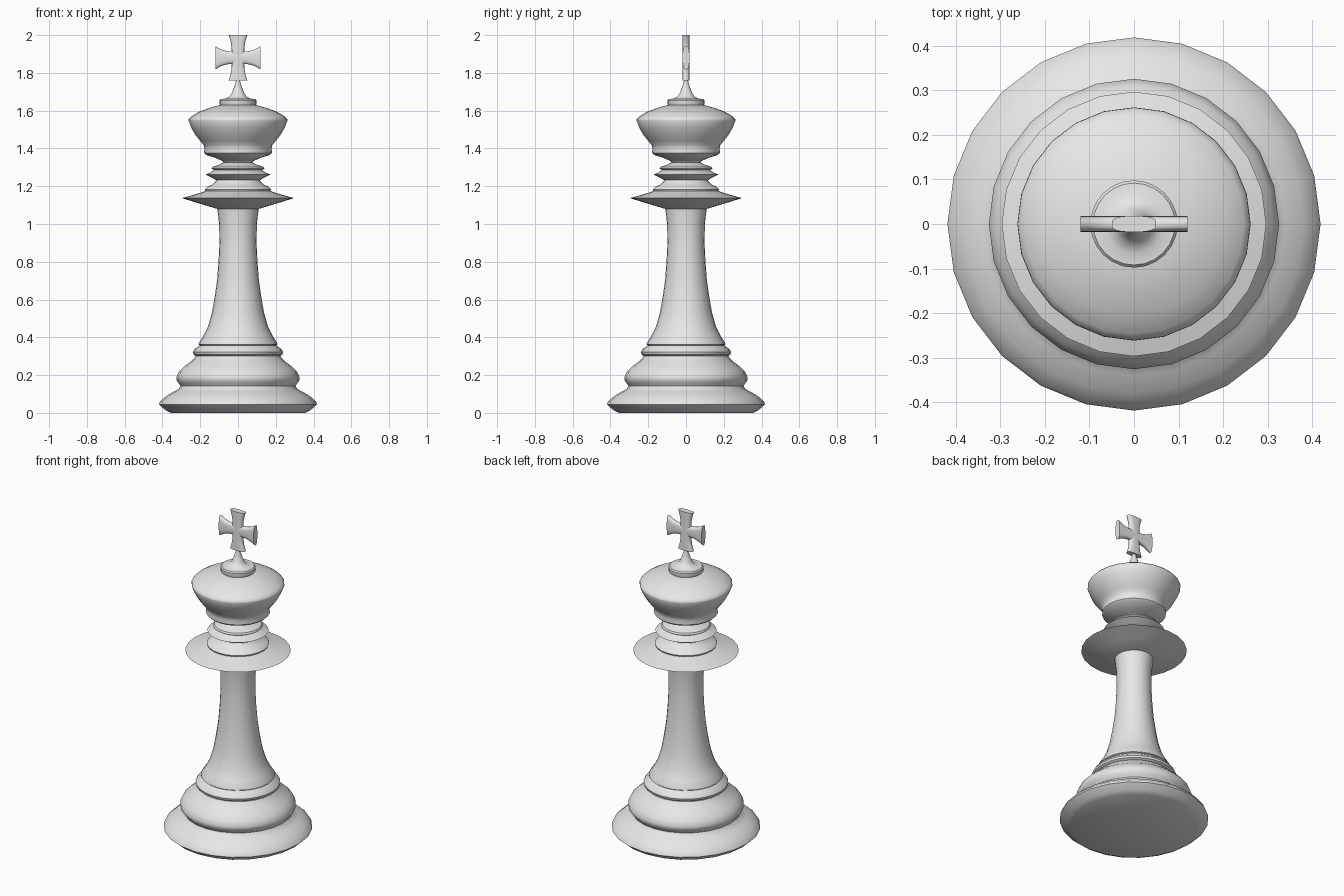
import bpy
import bmesh
from math import cos, sin, pi, radians, copysign
from mathutils import Matrix, Vector

SIDES = 24

default = bpy.data.objects.get("Cube")
if default:
    bpy.data.objects.remove(default, do_unlink=True)

# One plain grey for the whole piece
grey = bpy.data.materials.new("light_grey")
grey.use_nodes = True
grey.diffuse_color = (0.8, 0.8, 0.8, 1)
grey.node_tree.nodes["Principled BSDF"].inputs["Base Color"].default_value = grey.diffuse_color


def finish(name, bm, angle):
    """Turn a bmesh into a shaded object with the shared material."""
    bmesh.ops.recalc_face_normals(bm, faces=bm.faces[:])
    mesh = bpy.data.meshes.new(name)
    bm.to_mesh(mesh)
    bm.free()
    mesh.materials.append(grey)
    obj = bpy.data.objects.new(name, mesh)
    bpy.context.collection.objects.link(obj)
    bpy.ops.object.select_all(action="DESELECT")
    obj.select_set(True)
    bpy.context.view_layer.objects.active = obj
    bpy.ops.object.shade_smooth_by_angle(angle=radians(angle))
    return obj


def lathe(name, profile, angle=40):
    """Turn (radius, height) points around z, closed at both ends."""
    bm = bmesh.new()
    points = [(0, profile[0][1])] + profile + [(0, profile[-1][1])]
    verts = [bm.verts.new((r, 0, z)) for r, z in points]
    edges = [bm.edges.new(pair) for pair in zip(verts, verts[1:])]
    bmesh.ops.spin(bm, geom=verts + edges, cent=(0, 0, 0), axis=(0, 0, 1),
                   angle=2 * pi, steps=SIDES, use_merge=False)
    bmesh.ops.remove_doubles(bm, verts=bm.verts[:], dist=0.0005)
    return finish(name, bm, angle)


# Wide foot with a rolled moulding above it
lathe("base", [
    (.355, 0), (.385, .015), (.419, .045), (.413, .06), (.38, .09), (.34, .113),
    (.313, .127), (.305, .143), (.314, .157), (.325, .172), (.326, .19), (.313, .218),
    (.283, .247), (.25, .272), (.232, .29), (.225, .3)])

# Small ring between the foot and the stem
lathe("base_ring", [
    (.222, .3), (.236, .31), (.239, .322), (.23, .337), (.21, .352), (.204, .358)])

# Concave stem
lathe("stem", [
    (.2, .357), (.209, .363), (.207, .372), (.183, .408), (.158, .46), (.138, .53),
    (.124, .61), (.111, .7), (.103, .8), (.098, .9), (.1, 1), (.11, 1.085)])

# Sharp-edged disc under the head
lathe("collar_disc", [
    (.11, 1.08), (.2, 1.107), (.297, 1.137), (.24, 1.153), (.19, 1.168), (.172, 1.175)])

# Stacked rings of the neck
lathe("collar_step", [
    (.172, 1.173), (.176, 1.183), (.163, 1.197), (.137, 1.208), (.122, 1.222), (.115, 1.232)])
lathe("neck_ring", [
    (.11, 1.23), (.135, 1.243), (.172, 1.262), (.145, 1.273), (.128, 1.285)])
lathe("neck_ring_upper", [
    (.125, 1.284), (.14, 1.293), (.134, 1.303), (.1, 1.314), (.075, 1.326), (.085, 1.336)])

# Flared crown with a domed top
lathe("crown", [
    (.08, 1.333), (.12, 1.35), (.17, 1.366), (.18, 1.376), (.178, 1.4), (.182, 1.418),
    (.2, 1.44), (.228, 1.475), (.247, 1.51), (.262, 1.547), (.261, 1.556), (.247, 1.57),
    (.205, 1.595), (.15, 1.615), (.095, 1.63)])

# Button and tapering spike that carry the cross
lathe("finial", [
    (.094, 1.625), (.098, 1.635), (.098, 1.655), (.092, 1.662), (.065, 1.664), (.045, 1.675),
    (.033, 1.693), (.022, 1.722), (.012, 1.752), (.011, 1.78)])


def power(value, exponent):
    return copysign(abs(value) ** exponent, value)


def cross_arm(name, turn, tip_width):
    """Loft rounded flat sections outward from the middle of the cross."""
    bm = bmesh.new()
    length, waist, depth = .12, .033, .018
    place = Matrix.Translation((0, 0, 1.88)) @ Matrix.Rotation(radians(turn), 4, "Y")
    rings = []
    for step in range(9):
        t = step / 8
        width = waist + (tip_width - waist) * max(0, (t - .3) / .7) ** 2
        ring = []
        for k in range(SIDES):
            a = 2 * pi * k / SIDES
            point = Vector((width * power(cos(a), .75), depth * power(sin(a), .65), length * t))
            ring.append(bm.verts.new(place @ point))
        rings.append(ring)
    for low, high in zip(rings, rings[1:]):
        for k in range(SIDES):
            n = (k + 1) % SIDES
            bm.faces.new((low[k], low[n], high[n], high[k]))
    bm.faces.new(rings[0])
    bm.faces.new(rings[-1])
    return finish(name, bm, 50)


# Flared cross on top
for name, turn, tip in (("cross_top", 0, .05), ("cross_left", 90, .062),
                        ("cross_bottom", 180, .05), ("cross_right", 270, .062)):
    cross_arm(name, turn, tip)
